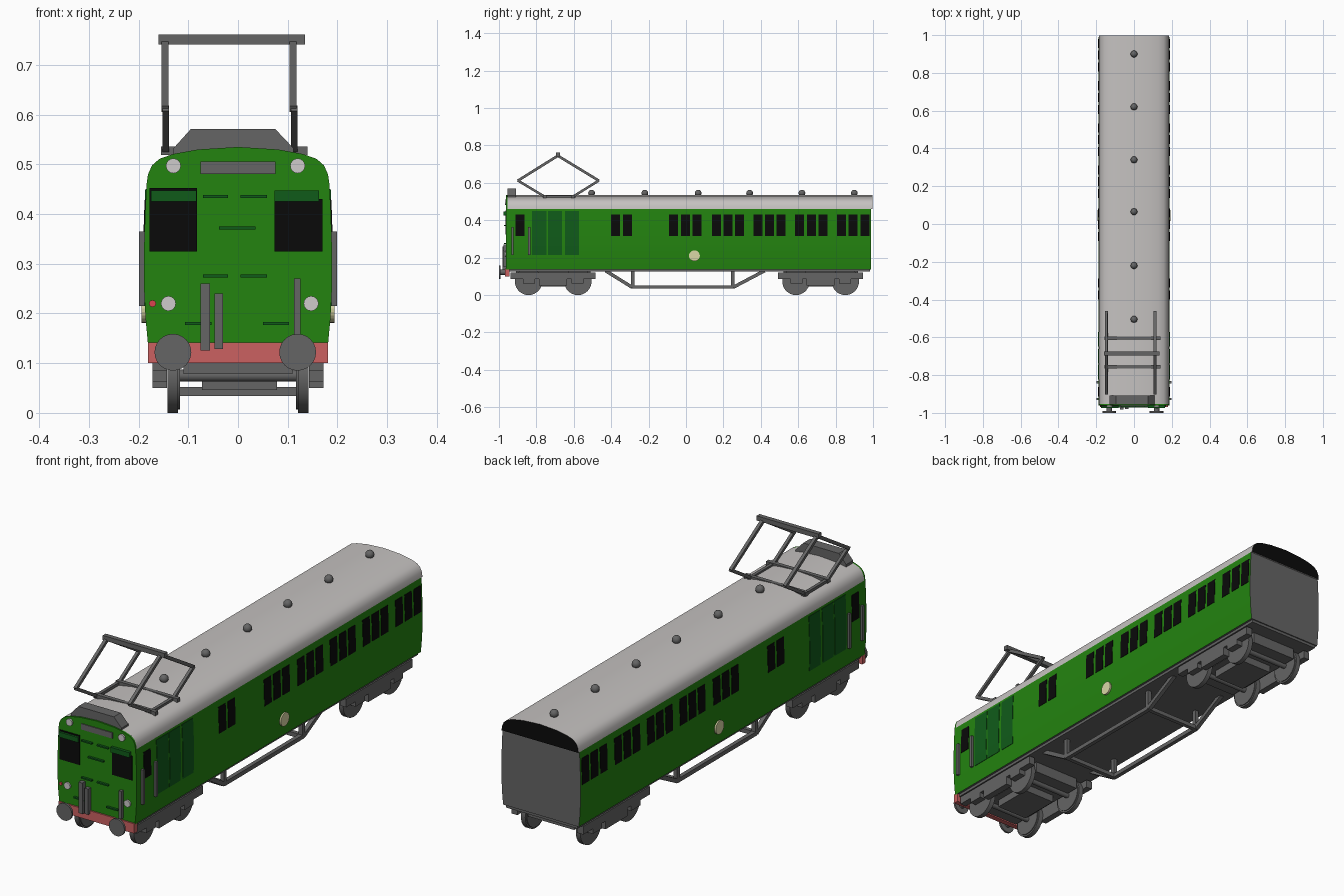
import bpy, bmesh, math
from mathutils import Vector, Matrix

if "Cube" in bpy.data.objects:
    bpy.data.objects.remove(bpy.data.objects["Cube"])


def mat(name, r, g, b):
    m = bpy.data.materials.new(name)
    m.diffuse_color = (r, g, b, 1)
    m.use_nodes = True
    m.node_tree.nodes["Principled BSDF"].inputs["Base Color"].default_value = m.diffuse_color
    return m


GREEN = mat("body green", 0.017, 0.23, 0.005)
DKGREEN = mat("door green", 0.005, 0.105, 0.01)
ROOF = mat("roof light grey", 0.56, 0.54, 0.53)
GREY = mat("metal grey", 0.13, 0.13, 0.13)
BLACK = mat("window black", 0.003, 0.003, 0.003)
RED = mat("buffer beam red", 0.6, 0.12, 0.12)
LAMP = mat("lamp white", 0.62, 0.6, 0.6)
TAIL = mat("tail lamp red", 0.7, 0.06, 0.08)
CREAM = mat("badge cream", 0.7, 0.68, 0.38)

# half cross-section of the coach: (x, z) from the sole to the roof crown
WALL = [(.181, .137), (.186, .19), (.189, .25), (.189, .33), (.187, .40), (.184, .46)]
ARCH = [(.184, .46), (.181, .48), (.173, .498), (.158, .511), (.13, .521), (.08, .53), (0, .535)]


def finish(name, bm, mats, smooth=False):
    bmesh.ops.recalc_face_normals(bm, faces=bm.faces[:])
    me = bpy.data.meshes.new(name)
    bm.to_mesh(me)
    bm.free()
    for m in (mats if isinstance(mats, list) else [mats]):
        me.materials.append(m)
    ob = bpy.data.objects.new(name, me)
    bpy.context.collection.objects.link(ob)
    if smooth:
        bpy.ops.object.select_all(action='DESELECT')
        ob.select_set(True)
        bpy.context.view_layer.objects.active = ob
        bpy.ops.object.shade_smooth_by_angle(angle=math.radians(32))
    return ob


def box(bm, x0, x1, y0, y1, z0, z1):
    m = Matrix.Translation(((x0 + x1) / 2, (y0 + y1) / 2, (z0 + z1) / 2)) @ \
        Matrix.Diagonal((x1 - x0, y1 - y0, z1 - z0, 1))
    return bmesh.ops.create_cube(bm, size=1, matrix=m)['verts']


def boxes(name, m, *dims):
    bm = bmesh.new()
    for d in dims:
        box(bm, *d)
    return finish(name, bm, m)


def cyl(bm, a, b, r, n=24, r2=None):
    a, b = Vector(a), Vector(b)
    m = Matrix.Translation((a + b) / 2) @ (b - a).to_track_quat('Z', 'Y').to_matrix().to_4x4()
    bmesh.ops.create_cone(bm, cap_ends=True, segments=n, radius1=r,
                          radius2=r if r2 is None else r2, depth=(b - a).length, matrix=m)


def bar(bm, a, b, t):
    # square bar between two points
    a, b = Vector(a), Vector(b)
    m = Matrix.Translation((a + b) / 2) @ (b - a).to_track_quat('Z', 'Y').to_matrix().to_4x4() @ \
        Matrix.Diagonal((t, t, (b - a).length, 1))
    bmesh.ops.create_cube(bm, size=1, matrix=m)


def prism(bm, pts, y0, y1):
    # closed (x, z) outline extruded along y
    rings = [[bm.verts.new((x, y, z)) for x, z in pts] for y in (y0, y1)]
    n = len(pts)
    for i in range(n):
        bm.faces.new([rings[0][i], rings[0][(i + 1) % n], rings[1][(i + 1) % n], rings[1][i]])
    bm.faces.new(rings[0])
    bm.faces.new(rings[1][::-1])


def wall_x(z):
    for (xa, za), (xb, zb) in zip(WALL, WALL[1:]):
        if z <= zb:
            return xa + (xb - xa) * (z - za) / (zb - za)
    return WALL[-1][0]


def side_plates(name, m, spans, z0, z1, out=.002):
    # thin plates that follow the curved wall, on both sides
    zs = [z0 + (z1 - z0) * i / 5 for i in range(6)]
    bm = bmesh.new()
    for y0, y1 in spans:
        for s in (-1, 1):
            prism(bm, [(s * (wall_x(z) + out), z) for z in zs] +
                  [(s * (wall_x(z) - .004), z) for z in zs[::-1]], y0, y1)
    return finish(name, bm, m)


def mirrored(half):
    return half + [(-x, z) for x, z in half[::-1] if x > 0]


# coach body: green walls and front, grey back and floor
bm = bmesh.new()
prism(bm, mirrored(WALL), -.962, .99)
bm.normal_update()
bmesh.ops.recalc_face_normals(bm, faces=bm.faces[:])
for f in bm.faces:
    f.material_index = 1 if f.normal.y > .9 or f.normal.z < -.9 else 0
finish("coach_body", bm, [GREEN, GREY], True)

# roof with black rear end, and the green dome of the cab front
bm = bmesh.new()
prism(bm, mirrored(ARCH), -.954, .997)
bmesh.ops.recalc_face_normals(bm, faces=bm.faces[:])
for f in bm.faces:
    f.material_index = 1 if f.normal.y > .9 else 0
finish("roof", bm, [ROOF, BLACK], True)
bm = bmesh.new()
prism(bm, mirrored(ARCH), -.962, -.9541)
finish("cab_front_top", bm, GREEN)

# side windows, doors, handrails and round badges
starts = [-.912, -.40, -.337]
for g in (-.09, .138, .36, .583, .807):
    starts += [g, g + .063, g + .125]
side_plates("side_windows", BLACK, [(y, y + .048) for y in starts], .317, .43)
side_plates("side_doors", DKGREEN, [(-.823, -.745), (-.738, -.663), (-.648, -.573)], .215, .45)
bm = bmesh.new()
for s in (-1, 1):
    for y in (-.927, -.838):
        bar(bm, (s * .194, y, .215), (s * .194, y, .365), .011)
finish("cab_handrails", bm, GREY)
bm = bmesh.new()
for s in (-1, 1):
    cyl(bm, (s * .185, .045, .21), (s * .194, .045, .21), .029)
finish("side_badges", bm, CREAM)

# cab front: windows, visors, headcode panel, steps
boxes("front_windows", BLACK, (-.178, -.082, -.966, -.955, .325, .452), (.073, .17, -.966, -.955, .325, .43))
boxes("window_visors", DKGREEN, (-.175, -.083, -.975, -.96, .425, .447), (.073, .163, -.975, -.96, .425, .447))
boxes("headcode_panel", GREY, (-.075, .075, -.966, -.955, .481, .506))
steps = [(-.07, -.02, .435), (.005, .058, .435), (-.038, .035, .372), (-.07, -.02, .275),
         (.005, .058, .275), (-.107, -.053, .18), (.05, .103, .18)]
boxes("front_grab_rails", DKGREEN, *[(a, b, -.972, -.96, z - .003, z + .003) for a, b, z in steps])

# lamps
bm = bmesh.new()
for x, z in ((-.13, .497), (.12, .497), (-.14, .22), (.147, .22)):
    cyl(bm, (x, -.955, z), (x, -.969, z), .015, 16)
finish("front_lamps", bm, LAMP)
bm = bmesh.new()
cyl(bm, (-.172, -.955, .22), (-.172, -.967, .22), .007, 12)
finish("tail_lamp", bm, TAIL)

# brake hoses, buffer beam and buffers
boxes("front_hoses", GREY, (-.075, -.056, -.982, -.962, .126, .26), (-.047, -.03, -.98, -.962, .129, .24),
      (.113, .126, -.976, -.96, .15, .27))
boxes("buffer_beam", RED, (-.181, .181, -.968, -.945, .10, .142))
bm = bmesh.new()
for x in (-.131, .12):
    cyl(bm, (x, -.96, .122), (x, -.993, .122), .014, 16)
    cyl(bm, (x, -.991, .122), (x, -1.0, .122), .037)
finish("buffers", bm, GREY, True)

# floor frame
boxes("floor_frame", GREY, (-.172, .172, -.945, .985, .125, .139))

# bogies: bolster, side frames, axle boxes, wheels
for label, yc in (("front", -.71), ("rear", .72)):
    parts = [(-.11, .11, yc - .20, yc + .20, .078, .13), (-.072, .078, yc - .09, yc + .09, .046, .10)]
    for s in (-1, 1):
        x0, x1 = sorted((s * .143, s * .172))
        parts += [(x0, x1, yc - .227, yc + .227, .085, .12), (x0, x1, yc - .075, yc + .075, .05, .09)]
        parts += [(x0, x1, y - .032, y + .032, .063, .09) for y in (yc - .13, yc + .13)]
    boxes(label + "_bogie_frame", GREY, *parts)
    bm = bmesh.new()
    for y in (yc - .132, yc + .132):
        cyl(bm, (-.13, y, .075), (.13, y, .075), .012, 12)
        for s in (-1, 1):
            cyl(bm, (s * .121, y, .073), (s * .142, y, .073), .073, 32)
            cyl(bm, (s * .117, y, .073), (s * .123, y, .073), .066, 32)
    finish(label + "_wheels", bm, GREY, True)

# underframe truss
bm = bmesh.new()
for x in (-.13, .13):
    path = [(x, -.43, .13), (x, -.29, .043), (x, .255, .043), (x, .42, .13)]
    for a, b in zip(path, path[1:]):
        bar(bm, a, b, .018)
    for y in (-.285, .25):
        bar(bm, (x, y, .04), (x, y, .135), .018)
for y in (-.285, .25):
    bar(bm, (-.13, y, .043), (.13, y, .043), .018)
finish("underframe_truss", bm, GREY)

# roof vents
bm = bmesh.new()
for y in (.9, .62, .34, .065, -.22, -.505):
    bmesh.ops.create_uvsphere(bm, u_segments=16, v_segments=10, radius=.018,
                              matrix=Matrix.Translation((0, y, .545)))
finish("roof_vents", bm, GREY, True)

# tapered equipment box above the cab
bm = bmesh.new()
prism(bm, [(-.13, .52), (.112, .52), (.112, .532), (.075, .571), (-.095, .571), (-.13, .532)], -.955, -.908)
finish("roof_box", bm, GREY)

# pantograph: base bars, folded arms, contact head
bm = bmesh.new()
for y in (-.605, -.755):
    box(bm, -.155, .14, y - .009, y + .009, .519, .536)
for x in (-.145, .113):
    box(bm, x - .007, x + .007, -.765, -.59, .521, .533)
    for yb, yk in ((-.76, -.9), (-.6, -.465)):
        bar(bm, (x, yb, .529), (x, yk, .613), .013)
        bar(bm, (x - .002, yk, .611), (x - .002, -.685, .745), .014)
box(bm, -.16, .135, -.695, -.675, .741, .761)
finish("pantograph", bm, GREY)
